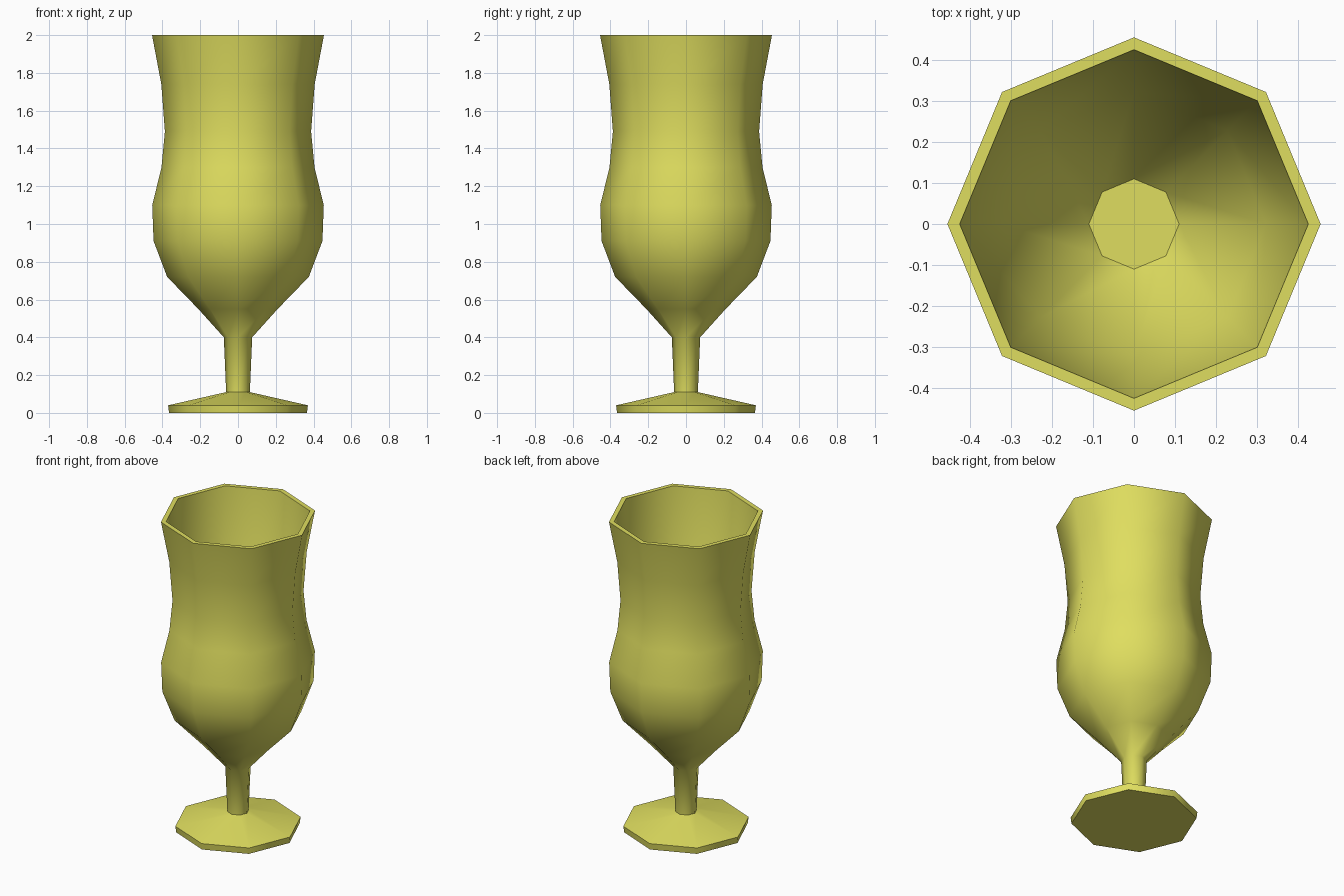
import bpy, bmesh, math

if "Cube" in bpy.data.objects:
    bpy.data.objects.remove(bpy.data.objects["Cube"], do_unlink=True)

SIDES = 8

glass = bpy.data.materials.new("yellow_glass")
glass.use_nodes = True
colour = (0.74, 0.73, 0.115, 1)
glass.diffuse_color = colour
glass.node_tree.nodes["Principled BSDF"].inputs["Base Color"].default_value = colour


def lathe(name, profile, sharp_rings):
    """Spin (radius, height) points into a closed eight-sided solid, capped at both ends."""
    bm = bmesh.new()
    rings = []
    for radius, z in profile:
        angles = [math.tau * i / SIDES for i in range(SIDES)]
        rings.append([bm.verts.new((radius * math.cos(a), radius * math.sin(a), z)) for a in angles])
    for low, high in zip(rings, rings[1:]):
        for i in range(SIDES):
            j = (i + 1) % SIDES
            bm.faces.new((low[i], low[j], high[j], high[i]))
    bm.faces.new(rings[0][::-1])
    bm.faces.new(rings[-1])
    bmesh.ops.recalc_face_normals(bm, faces=bm.faces)
    for face in bm.faces:
        face.smooth = True
    # Crisp creases around the chosen rings
    for index in sharp_rings:
        ring = rings[index]
        for i in range(SIDES):
            bm.edges.get((ring[i], ring[(i + 1) % SIDES])).smooth = False
    mesh = bpy.data.meshes.new(name)
    bm.to_mesh(mesh)
    bm.free()
    mesh.materials.append(glass)
    obj = bpy.data.objects.new(name, mesh)
    bpy.context.collection.objects.link(obj)
    return obj


# Foot: low cone with a thin edge
foot = [(0.365, 0), (0.37, 0.04), (0.063, 0.11)]
lathe("foot", foot, [0, 1, 2])

# Stem and curved outer wall, over the rim, then down the inner wall to the floor
stem = [(0.062, 0.09), (0.075, 0.4)]
outer_wall = [(0.21, 0.55), (0.375, 0.72), (0.447, 0.91), (0.454, 1.1),
              (0.405, 1.3), (0.387, 1.49), (0.406, 1.74), (0.455, 2)]
inner_wall = [(0.425, 2), (0.322, 0.76), (0.11, 0.5)]
bowl = stem + outer_wall + inner_wall
rim = len(stem) + len(outer_wall) - 1
lathe("bowl_and_stem", bowl, [0, rim, rim + 1, len(bowl) - 1])
